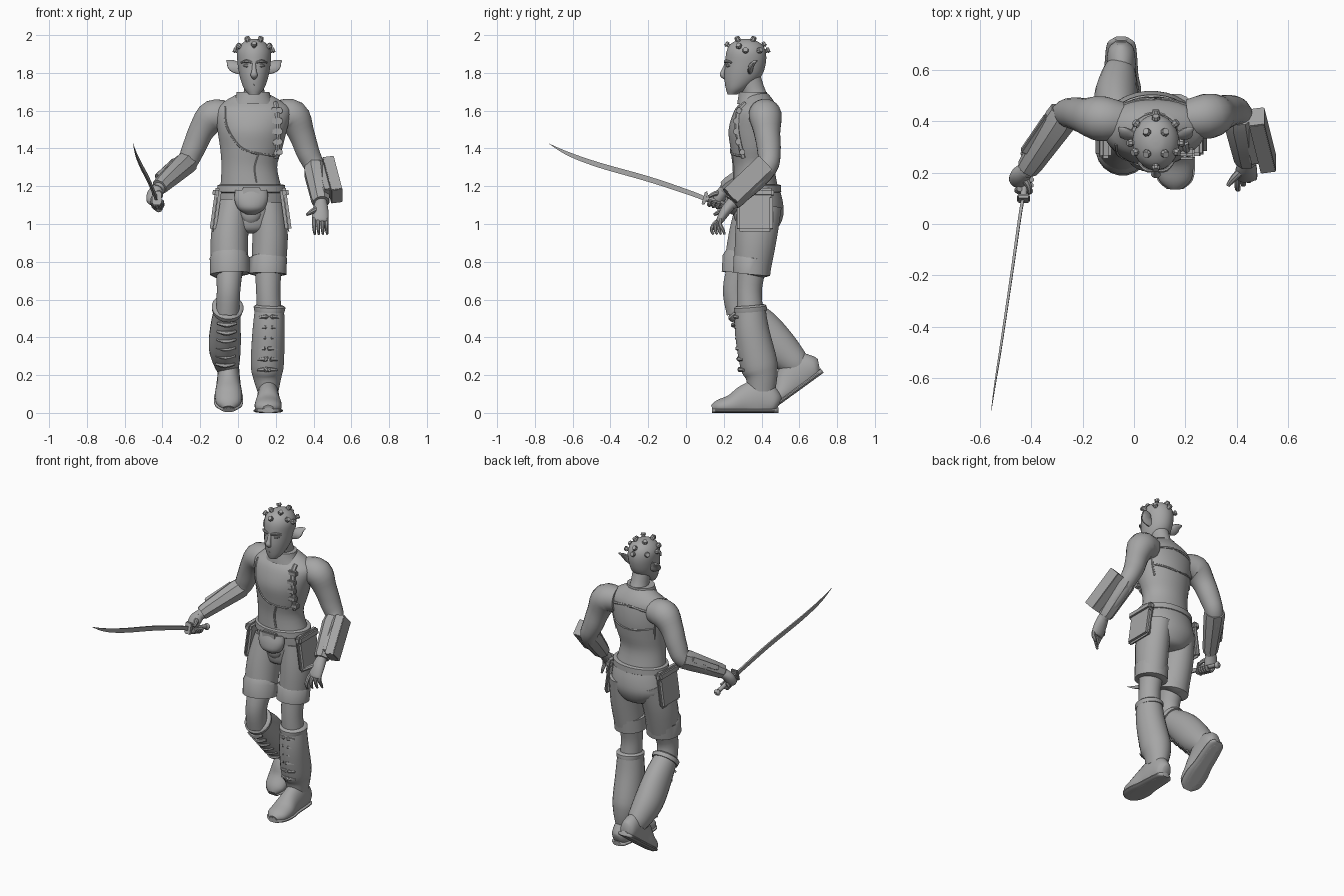
import bpy, bmesh, math
from mathutils import Vector, Matrix
from mathutils.bvhtree import BVHTree

default_cube = bpy.data.objects.get("Cube")
if default_cube:
    bpy.data.objects.remove(default_cube)

# One neutral grey for everything
grey = bpy.data.materials.new("neutral grey")
grey.use_nodes = True
grey.diffuse_color = (.38, .38, .38, 1)
grey.node_tree.nodes["Principled BSDF"].inputs["Base Color"].default_value = grey.diffuse_color

X, Y, Z = Vector((1, 0, 0)), Vector((0, 1, 0)), Vector((0, 0, 1))
parts = []


def finish(name, bm):
    """Turn a bmesh into a named part."""
    bmesh.ops.recalc_face_normals(bm, faces=bm.faces)
    mesh = bpy.data.meshes.new(name)
    bm.to_mesh(mesh)
    bm.free()
    mesh.materials.append(grey)
    part = bpy.data.objects.new(name, mesh)
    bpy.context.collection.objects.link(part)
    parts.append(part)
    return part


def frame(direction, reference=X):
    """Side and depth axes across a direction."""
    direction = direction.normalized()
    side = (reference - direction * reference.dot(direction)).normalized()
    return side, direction.cross(side)


def smooth_path(rings, steps):
    """Catmull-Rom interpolation of centres and radii together."""
    rings = [Vector(r if len(r) == 5 else (*r, r[-1])) for r in rings]
    padded = [rings[0], *rings, rings[-1]]
    result = []
    for p, q, r, s in zip(padded, padded[1:], padded[2:], padded[3:]):
        for k in range(steps):
            t = k / steps
            result.append(q + ((r - p) * t + (p * 2 - q * 5 + r * 4 - s) * t * t
                               + (q * 3 - p - r * 3 + s) * t ** 3) / 2)
    return result + [rings[-1]]


def tube(name, rings, sides=20, steps=4, level=False, floor=None, place=None):
    """Loft ellipses along a path; each ring is x, y, z, width, depth."""
    rings = smooth_path(rings, steps)
    centres = [r.to_3d() for r in rings]
    start = (centres[1] - centres[0]).normalized()
    reference = Y if abs(start.x) > .9 else X
    bm = bmesh.new()
    loops = []
    for i, ring in enumerate(rings):
        tangent = Z if level else centres[min(i + 1, len(rings) - 1)] - centres[max(i - 1, 0)]
        side, depth = frame(tangent, reference)
        loop = []
        for k in range(sides):
            a = math.tau * (k + .5) / sides
            co = centres[i] + side * math.cos(a) * ring[3] + depth * math.sin(a) * ring[4]
            if floor is not None:
                co.z = max(co.z, floor)
            loop.append(bm.verts.new(co))
        loops.append(loop)
    for low, high in zip(loops, loops[1:]):
        for k in range(sides):
            n = (k + 1) % sides
            bm.faces.new((low[k], low[n], high[n], high[k]))
    bm.faces.new(loops[0])
    bm.faces.new(loops[-1])
    if place:
        bm.transform(place)
    return finish(name, bm)


def box(name, centre, size, direction=Z, bevel=.006):
    """Bevelled box whose length follows a direction."""
    direction = Vector(direction).normalized()
    side, depth = frame(direction)
    bm = bmesh.new()
    bmesh.ops.create_cube(bm, size=1)
    bm.transform(Matrix.Diagonal((*size, 1)))
    bmesh.ops.bevel(bm, geom=bm.edges[:], offset=bevel, segments=2, affect="EDGES")
    bm.transform(Matrix.Translation(centre) @ Matrix((side, depth, direction)).transposed().to_4x4())
    return finish(name, bm)


# Torso in a fitted vest
torso = tube("vest_torso", [
    (.07, .37, 1.18, .165, .12), (.06, .36, 1.3, .148, .11), (.07, .36, 1.4, .165, .125),
    (.075, .36, 1.5, .185, .135), (.08, .37, 1.6, .2, .115), (.08, .38, 1.65, .15, .085),
    (.08, .375, 1.69, .08, .06)], sides=32, level=True)
tube("neck", [(.085, .38, 1.64, .07), (.085, .36, 1.7, .055, .06), (.085, .335, 1.78, .055, .06)])
tube("collar", [(.08, .36, 1.635, .115, .09), (.08, .355, 1.67, .095, .08),
                (.08, .355, 1.7, .088, .074)], level=True, steps=2)
surface = BVHTree.FromPolygons([v.co for v in torso.data.vertices],
                               [p.vertices for p in torso.data.polygons])


def on_torso(x, z, facing):
    """Point on the vest, seen from the front (-1) or the back (1)."""
    hit = surface.ray_cast(Vector((x, facing * 2, z)), Y * -facing)[0]
    return hit or Vector((x, .37, z))


def seam(name, points, facing, radius=.006):
    dense = smooth_path([(x, 0, z, radius) for x, z in points], 6)
    tube(name, [(*on_torso(p.x, p.z, facing), radius) for p in dense], sides=6, steps=1)


seam("front_diagonal_seam", [(-.07, 1.62), (-.06, 1.52), (0, 1.42), (.07, 1.38), (.2, 1.36)], -1)
seam("front_waist_seam", [(.11, 1.37), (.09, 1.3), (.1, 1.22)], -1)
seam("back_yoke_seam", [(-.07, 1.58), (.08, 1.6), (.23, 1.58)], 1, .008)
seam("back_panel_seam", [(-.07, 1.47), (.08, 1.45), (.22, 1.47)], 1)
for label, x in (("right", -.075), ("left", .225)):
    seam(label + "_back_strap", [(x, 1.63), (x, 1.5), (x * .9, 1.4)], 1)
seam("front_shoulder_strap", [(.2, 1.64), (.215, 1.5), (.2, 1.35)], -1, .014)
for i in range(5):
    z = 1.38 + i * .055
    box("strap_buckle", on_torso(.205, z, -1), (.06, .03, .032))

# Head with face
skull = Vector((.085, .315, 1.875))
tube("head", [(.085, .245, 1.685, .028, .025), (.085, .27, 1.72, .055, .06),
              (.085, .3, 1.78, .076, .098), (.085, .315, 1.85, .088, .108),
              (.085, .318, 1.91, .09, .105), (.085, .318, 1.95, .07, .085),
              (.085, .318, 1.975, .035, .042), (.085, .318, 1.98, .004)], sides=28, level=True)
tube("nose", [(.085, .215, 1.85, .01), (.085, .2, 1.81, .013), (.085, .192, 1.79, .019, .014),
              (.085, .21, 1.775, .012)], sides=12)
for z in (1.737, 1.748):
    tube("lip", [(.055, .228, z, .003), (.085, .212, z, .007), (.115, .228, z, .003)], sides=8)
for s in (-1, 1):
    label = "left_" if s > 0 else "right_"
    mid = skull.x
    tube(label + "brow", [(mid + s * .012, .207, 1.855, .006), (mid + s * .04, .212, 1.862, .009),
                          (mid + s * .068, .24, 1.855, .005)], sides=8)
    tube(label + "eye", [(mid + s * .02, .22, 1.837, .004), (mid + s * .037, .221, 1.838, .01),
                         (mid + s * .056, .236, 1.838, .004)], sides=8)
    tube(label + "ear", [(mid + s * .07, .34, 1.815, .026, .014), (mid + s * .105, .345, 1.835, .034, .014),
                         (mid + s * .125, .36, 1.855, .024, .01), (mid + s * .145, .375, 1.865, .004)], sides=12)

# Studs over the scalp, in rows by elevation
rows = {62: (45, 135, 225, 315), 40: (90, 270), 22: (0, 40, 90, 140, 180), 35: (-20, 200)}
for elevation, turns in rows.items():
    for turn in turns:
        e, a = math.radians(elevation), math.radians(turn)
        out = Vector((math.cos(e) * math.cos(a), math.cos(e) * math.sin(a), math.sin(e)))
        base = skull + Vector((out.x * .088, out.y * .108, out.z * .1))
        tube("scalp_stud", [(*base, .013), (*(base + out * .014), .011), (*(base + out * .016), .017),
                            (*(base + out * .03), .013)], sides=8, steps=1)

# Arms
tube("right_arm", [(-.05, .4, 1.57, .075), (-.13, .41, 1.57, .088), (-.19, .42, 1.5, .07),
                   (-.235, .43, 1.4, .062), (-.275, .42, 1.32, .054), (-.35, .32, 1.26, .05),
                   (-.425, .2, 1.18, .03)])
tube("left_arm", [(.21, .41, 1.58, .075), (.29, .42, 1.57, .088), (.335, .43, 1.48, .07),
                  (.37, .44, 1.38, .062), (.405, .43, 1.3, .054), (.425, .34, 1.2, .05),
                  (.44, .235, 1.1, .03)])

# Bracers, the left one carrying a thick slab
tube("right_bracer", [(-.27, .43, 1.325, .062), (-.29, .4, 1.31, .064), (-.4, .235, 1.21, .048),
                      (-.415, .215, 1.195, .044)], sides=8, steps=1)
tube("left_bracer", [(.41, .425, 1.3, .06), (.412, .4, 1.275, .066), (.437, .26, 1.13, .052),
                     (.44, .245, 1.115, .046)], sides=8, steps=1)
box("right_bracer_plate", (-.365, .34, 1.285), (.07, .03, .19), (-.13, -.19, -.12))
box("left_bracer_slab", (.5, .325, 1.235), (.06, .1, .26), (.05, -.2, -.19), .003)
box("left_bracer_mount", (.46, .325, 1.225), (.05, .07, .2), (.05, -.2, -.19))

# Open left hand
tube("left_palm", [(.44, .25, 1.12, .03), (.437, .21, 1.07, .042, .028),
                   (.435, .18, 1.02, .042, .02), (.435, .175, 1.01, .03, .01)])
for i in range(4):
    x, reach = .402 + i * .022, .01 * i
    tube("left_finger", [(x, .185, 1.03, .012), (x, .15 + reach, 1, .012),
                         (x + .002, .135 + reach * 2, .97, .01), (x + .004, .145 + reach * 2, .945, .006)], sides=8)
tube("left_thumb", [(.42, .21, 1.08, .016), (.39, .18, 1.065, .014), (.365, .15, 1.05, .008)], sides=8)

# Right fist wrapped round the sword grip
tube("right_palm", [(-.42, .215, 1.19, .03), (-.44, .19, 1.16, .04, .032),
                    (-.45, .17, 1.125, .036, .03), (-.45, .165, 1.105, .02)])
grip_start, grip_end = Vector((-.43, .1, 1.135)), Vector((-.42, .27, 1.085))
side, up = frame(grip_end - grip_start)
for i in range(4):
    centre = grip_start.lerp(grip_end, .18 + i * .13)
    arc = [centre + (side * math.cos(a) + up * math.sin(a)) * .026 for a in range(5)]
    tube("right_finger", [(*p, .012) for p in arc], sides=8, steps=3)
tube("right_thumb", [(-.43, .18, 1.165, .016), (-.41, .15, 1.16, .013), (-.405, .12, 1.145, .008)], sides=8)

# Curved sword
tube("sword_grip", [(*grip_start, .014), (*grip_end, .013)], sides=10)
tube("sword_pommel", [(-.42, .26, 1.088, .012), (-.42, .275, 1.083, .022), (-.42, .29, 1.08, .01)], sides=10)
box("sword_guard", (-.43, .1, 1.137), (.05, .075, .018), (0, -.17, .05))
tube("sword_blade", [(-.43, .11, 1.13, .008, .016), (-.445, .02, 1.165, .008, .018),
                     (-.475, -.19, 1.235, .007, .02), (-.515, -.46, 1.312, .006, .019),
                     (-.54, -.62, 1.37, .004, .014), (-.555, -.725, 1.425, .001)], sides=4, steps=6)

# Hips, belt and front pouch
tube("hips", [(.07, .37, 1.21, .163, .118), (.07, .385, 1.12, .178, .128), (.065, .39, 1.04, .178, .125),
              (.065, .38, .97, .12, .1), (.065, .38, .95, .05)], sides=28, level=True)
tube("belt", [(.07, .37, 1.165, .174, .127), (.07, .37, 1.17, .182, .135), (.07, .37, 1.205, .18, .133),
              (.07, .37, 1.21, .166, .12)], sides=32, steps=1, level=True)
box("belt_buckle", (.07, .235, 1.165), (.1, .035, .06))
tube("front_pouch", [(.07, .255, 1.18, .085, .035), (.07, .25, 1.13, .09, .045), (.07, .25, 1.08, .07, .045),
                     (.07, .262, 1.05, .025, .02)], level=True)
tube("front_flap", [(.07, .28, 1.1, .07, .03), (.068, .285, 1.03, .05, .03), (.067, .3, .985, .012)], level=True)

# Shorts with cuffs, and the bare knees under them
tube("right_shorts_leg", [(-.025, .38, 1.1, .088, .115), (-.045, .335, .93, .1, .112), (-.045, .295, .74, .098, .1)])
tube("left_shorts_leg", [(.165, .39, 1.1, .088, .118), (.17, .37, .93, .095, .112), (.16, .35, .74, .09, .095)])
tube("right_cuff", [(-.045, .305, .825, .1, .1), (-.045, .302, .82, .106, .11), (-.043, .292, .735, .106, .105),
                    (-.042, .29, .73, .07)], steps=1)
tube("left_cuff", [(.16, .355, .825, .092, .095), (.16, .354, .82, .1, .103), (.158, .347, .735, .1, .1),
                   (.158, .346, .73, .07)], steps=1)
tube("right_knee", [(-.045, .295, .77, .072, .078), (-.05, .262, .65, .063, .068), (-.055, .28, .53, .062, .066)])
tube("left_knee", [(.16, .35, .77, .072, .075), (.16, .335, .65, .065, .067), (.165, .34, .53, .066, .07)])
for label, s, centre in (("right", -1, (-.118, .355, 1.075)), ("left", 1, (.252, .365, 1.075))):
    box(label + "_pocket", centre, (.035, .19, .23), (s * .14, 0, -1), .014)
    box(label + "_pocket_flap", Vector(centre) + Vector((s * -.006, 0, .09)), (.045, .2, .05), (s * .14, 0, -1), .012)

# Tall boots with rims and lacing ridges
boots = {
    "right": [(-.055, .285, .56, .068, .075), (-.065, .39, .46, .08, .1), (-.07, .49, .35, .085, .1),
              (-.06, .57, .27, .07, .08), (-.055, .6, .235, .058, .065)],
    "left": [(.167, .34, .56, .077, .08), (.162, .35, .43, .086, .092), (.155, .385, .26, .088, .1),
             (.155, .4, .19, .076, .085), (.16, .4, .11, .055, .07)]}
laces = {"right": ((-.058, .25, .465), (-.068, .455, .25)), "left": ((.165, .258, .51), (.155, .285, .23))}
for label, rings in boots.items():
    tube(label + "_boot", rings, sides=24)
    top, below = Vector(rings[0][:3]), Vector(rings[1][:3])
    down = (below - top).normalized() * .025
    tube(label + "_boot_rim", [(*(top - down * .4), .07, .074), (*top, .085, .088), (*(top + down), .08, .088)],
         steps=2)
    first, last = map(Vector, laces[label])
    outward = frame(last - first)[1]
    outward *= -1 if outward.y > 0 else 1
    for i in range(6):
        peak = first.lerp(last, i / 5)
        tube(label + "_boot_lace", [(*(peak + X * s * .05 - outward * (.022 * abs(s)) - Z * .006 * s * s), .008 + .006 * (1 - abs(s)))
                                    for s in (-1, 0, 1)], sides=6)

# Shoes: heel at the local origin, toe towards -y; the right heel is lifted
foot = [(0, .005, .04, .025, .04), (0, -.02, .05, .05, .07), (0, -.09, .07, .058, .11), (0, -.17, .06, .062, .09),
        (0, -.24, .04, .072, .06), (0, -.31, .03, .064, .04), (0, -.345, .02, .03, .022)]
placements = {"left": Matrix.Translation((.16, .485, 0)),
              "right": Matrix.Translation((-.05, .725, .21)) @ Matrix.Rotation(math.radians(36), 4, "X")}
for label, place in placements.items():
    tube(label + "_shoe", foot, sides=24, floor=0, place=place)
    sole = [(x, y * 1.01, .012, a * 1.1, .016) for x, y, z, a, b in foot]
    tube(label + "_sole", sole, sides=16, floor=0, place=place)

# Smooth shading with crisp hard edges
bpy.ops.object.select_all(action="DESELECT")
for part in parts:
    part.select_set(True)
bpy.context.view_layer.objects.active = torso
bpy.ops.object.shade_smooth_by_angle(angle=math.radians(40))
